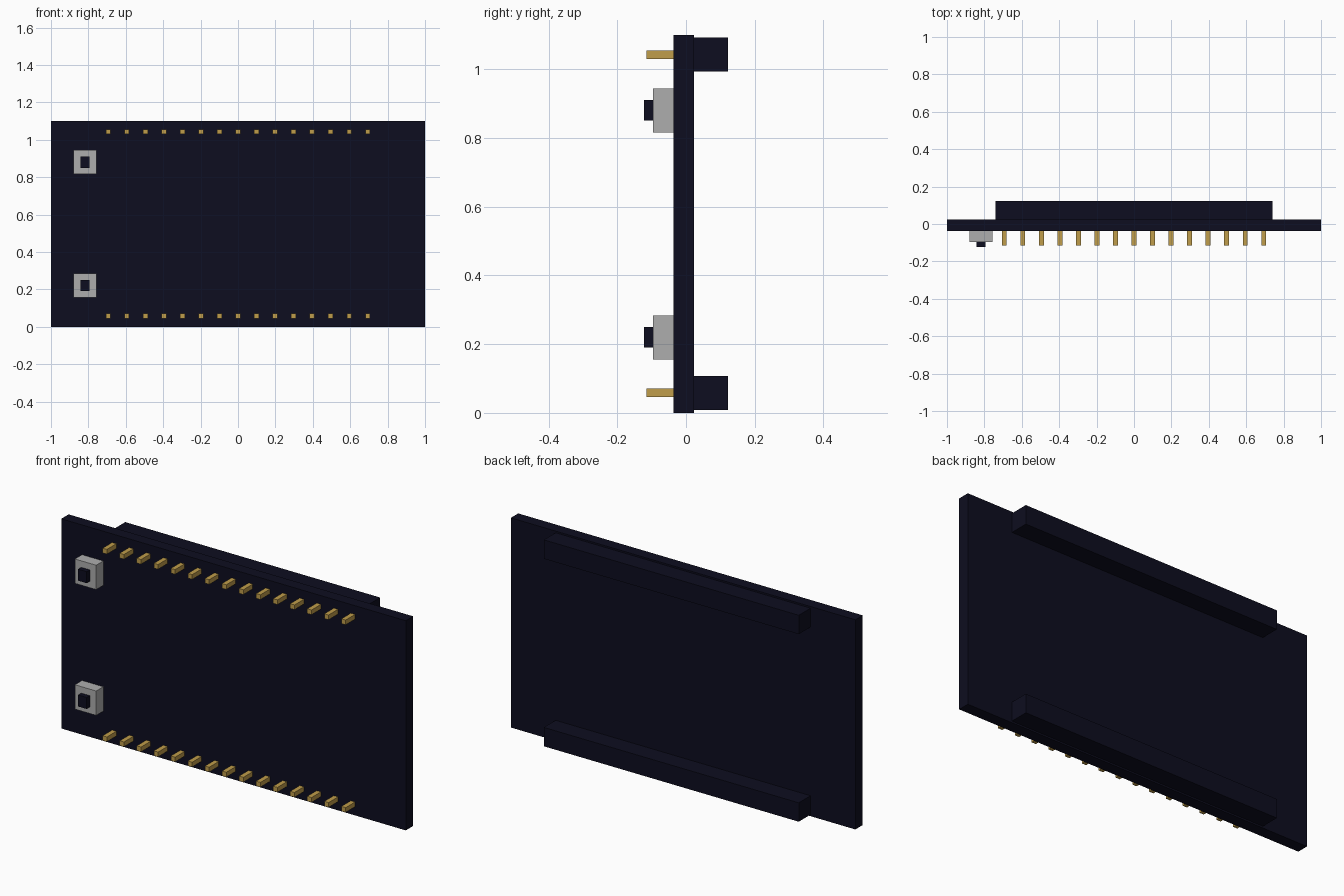
import bpy

old = bpy.data.objects.get("Cube")
if old:
    bpy.data.objects.remove(old, do_unlink=True)


def material(name, rgb):
    mat = bpy.data.materials.new(name)
    mat.use_nodes = True
    color = (*rgb, 1.0)
    mat.diffuse_color = color
    mat.node_tree.nodes["Principled BSDF"].inputs["Base Color"].default_value = color
    return mat


navy = material("dark navy", (0.004, 0.004, 0.014))
gold = material("gold", (0.53, 0.34, 0.07))
silver = material("silver grey", (0.42, 0.42, 0.42))


def box(name, x, y, z, mat):
    """Box from (min, max) pairs on each axis."""
    bpy.ops.mesh.primitive_cube_add(size=1, location=[sum(p) / 2 for p in (x, y, z)])
    obj = bpy.context.object
    obj.name = name
    obj.scale = [p[1] - p[0] for p in (x, y, z)]
    bpy.ops.object.transform_apply(location=False, rotation=False, scale=True)
    obj.data.materials.append(mat)
    return obj


def span(center, half):
    return (center - half, center + half)


HEIGHT = 1.1
FRONT, BACK = -0.037, 0.024
PINS, PITCH = 15, 0.099

# Circuit board
box("board", (-1, 1), (FRONT, BACK), (0, HEIGHT), navy)

for side in ("lower", "upper"):
    def place(z):
        return z if side == "lower" else HEIGHT - z

    # Socket strip on the back
    row = place(0.058)
    box(side + "_header", (-0.74, 0.74), (BACK, 0.122), span(row, 0.0495), navy)

    # Row of pins through the front
    for i in range(PINS):
        x = (i - (PINS - 1) / 2) * PITCH
        box(f"{side}_pin_{i + 1}", span(x, 0.0125), (-0.115, FRONT), span(row, 0.0125), gold)

    # Push button: housing and plunger
    z = place(0.22)
    box(side + "_button_housing", span(-0.818, 0.062), (-0.096, FRONT), span(z, 0.064), silver)
    box(side + "_button_plunger", span(-0.818, 0.025), (-0.122, -0.096), span(z, 0.03), navy)
